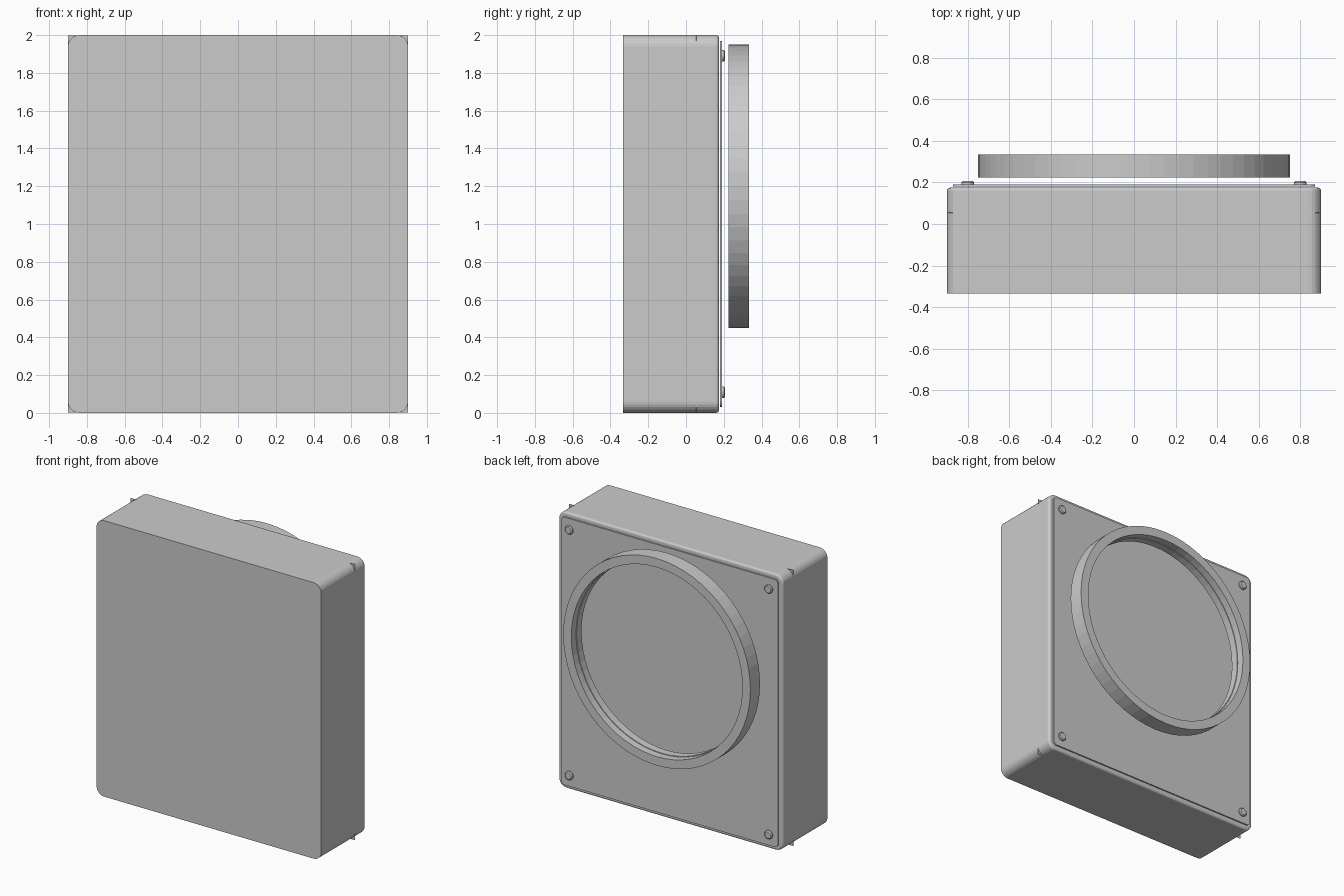
import bpy, bmesh, math
from mathutils import Matrix, Vector

if "Cube" in bpy.data.objects:
    bpy.data.objects.remove(bpy.data.objects["Cube"], do_unlink=True)

GREY = (0.6, 0.6, 0.6, 1)
mat = bpy.data.materials.new("plain grey")
mat.use_nodes = True
mat.diffuse_color = GREY
mat.node_tree.nodes["Principled BSDF"].inputs["Base Color"].default_value = GREY


def finish(bm, name):
    bmesh.ops.recalc_face_normals(bm, faces=bm.faces)
    mesh = bpy.data.meshes.new(name)
    bm.to_mesh(mesh)
    bm.free()
    mesh.materials.append(mat)
    obj = bpy.data.objects.new(name, mesh)
    bpy.context.collection.objects.link(obj)
    return obj


def slab(name, half_x, half_z, y0, y1, corner=0, rim=0):
    """Box about z = 1, with rounded corners and a rounded back rim."""
    bm = bmesh.new()
    bmesh.ops.create_cube(bm, size=1)
    for v in bm.verts:
        v.co = Vector((v.co.x * 2 * half_x,
                       y1 if v.co.y > 0 else y0,
                       1 + v.co.z * 2 * half_z))
    if corner:
        edges = [e for e in bm.edges
                 if abs(e.verts[0].co.y - e.verts[1].co.y) > 1e-4]
        bmesh.ops.bevel(bm, geom=edges, offset=corner, segments=6,
                        profile=0.5, affect='EDGES')
    if rim:
        edges = [e for e in bm.edges
                 if all(abs(v.co.y - y1) < 1e-5 for v in e.verts)]
        bmesh.ops.bevel(bm, geom=edges, offset=rim, segments=3,
                        profile=0.5, affect='EDGES')
    return finish(bm, name)


def lathe(name, profile, x, z, sides, closed):
    """Turn (radius, y) points about an axis along y."""
    bm = bmesh.new()
    rings = []
    for r, y in profile:
        rings.append([bm.verts.new((x + r * math.cos(math.tau * i / sides), y,
                                    z + r * math.sin(math.tau * i / sides)))
                      for i in range(sides)])
    pairs = list(zip(rings, rings[1:]))
    if closed:
        pairs.append((rings[-1], rings[0]))
    else:
        bm.faces.new(rings[0])
        bm.faces.new(rings[-1])
    for a, b in pairs:
        for i in range(sides):
            j = (i + 1) % sides
            bm.faces.new((a[i], a[j], b[j], b[i]))
    return finish(bm, name)


# Main housing with rounded corners and softened back rim
slab("housing", 0.9, 1.0, -0.334, 0.175, corner=0.06, rim=0.015)

# Thin square-cornered sheet whose tips peek out of the rounded corners
slab("inner_sheet", 0.899, 0.999, 0.054, 0.056)

# Back cover, set just off the housing
slab("back_cover", 0.87, 0.97, 0.181, 0.191, corner=0.03)

# Round collar floating behind the cover, with a fine step inside
lathe("collar", [(0.75, 0.224), (0.75, 0.334), (0.686, 0.334),
                 (0.686, 0.28), (0.681, 0.28), (0.681, 0.224)],
      0, 1.2, 64, True)

# Four corner screws
for side, sx in (("right", -1), ("left", 1)):
    for level, sz in (("lower", -1), ("upper", 1)):
        lathe(f"{level}_{side}_screw",
              [(0.031, 0.188), (0.031, 0.2), (0.024, 0.206)],
              0.8 * sx, 1 + 0.89 * sz, 16, False)
